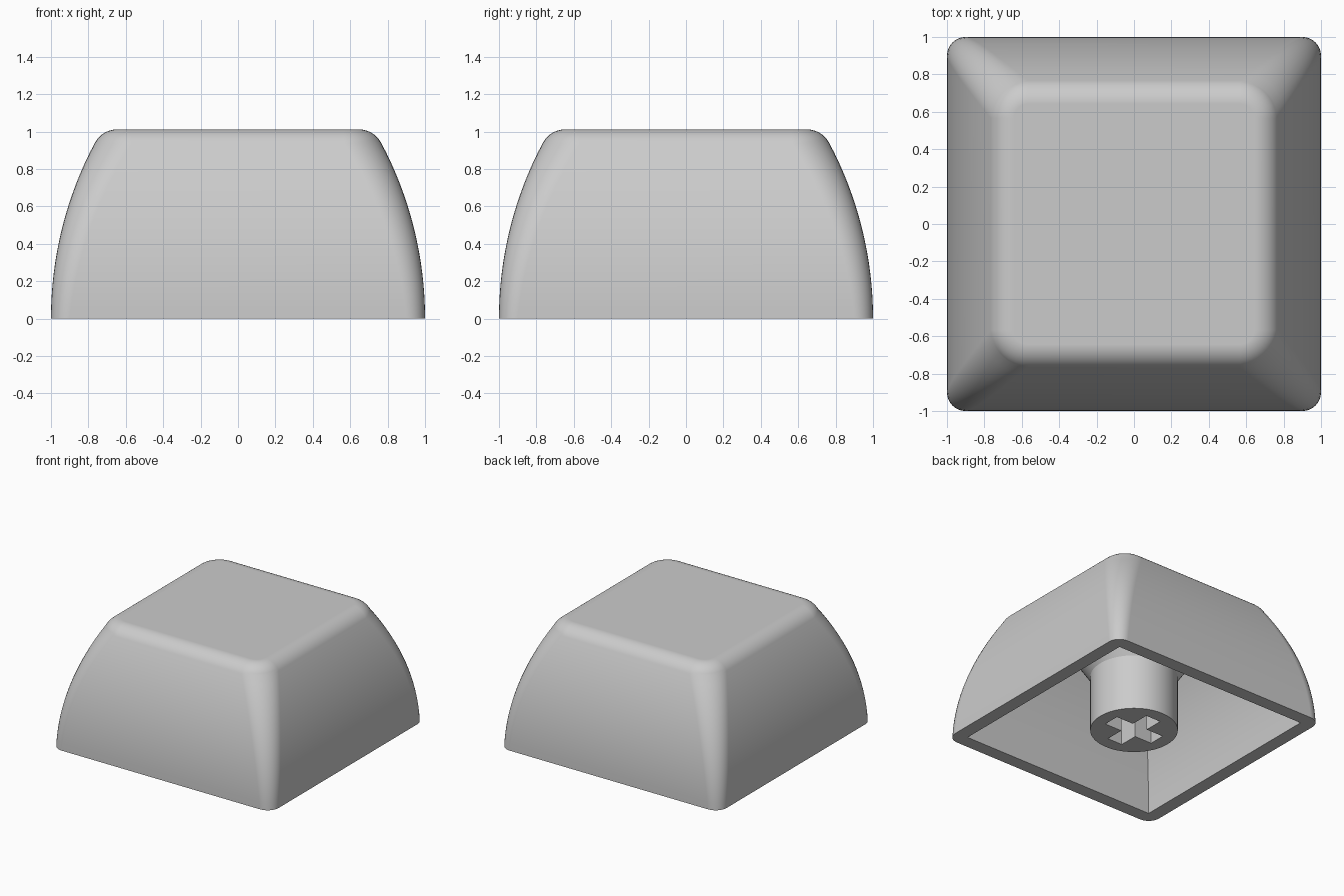
import bpy, bmesh, math

HEIGHT, BOW, FILLET = 1.012, 2.0, 0.14
WALL, CEILING = 0.11, 0.86
STEM_R, FLARE_Z = 0.33, 0.46

cube = bpy.data.objects.get("Cube")
if cube:
    bpy.data.objects.remove(cube, do_unlink=True)

grey = bpy.data.materials.new("plain_grey")
grey.use_nodes = True
COLOUR = (0.6, 0.6, 0.6, 1)
grey.diffuse_color = COLOUR
grey.node_tree.nodes["Principled BSDF"].inputs["Base Color"].default_value = COLOUR


def make_object(name, bm):
    bmesh.ops.remove_doubles(bm, verts=bm.verts, dist=1e-5)
    bmesh.ops.recalc_face_normals(bm, faces=bm.faces)
    mesh = bpy.data.meshes.new(name)
    bm.to_mesh(mesh)
    bm.free()
    mesh.materials.append(grey)
    obj = bpy.data.objects.new(name, mesh)
    bpy.context.collection.objects.link(obj)
    return obj


def activate(obj):
    bpy.ops.object.select_all(action='DESELECT')
    obj.select_set(True)
    bpy.context.view_layer.objects.active = obj


def smooth(obj):
    activate(obj)
    bpy.ops.object.shade_smooth_by_angle(angle=math.radians(30))
    obj.modifiers.new("even_shading", 'WEIGHTED_NORMAL').keep_sharp = True


def loft(bm, rings):
    """Skin a list of point rings and close both ends."""
    loops = [[bm.verts.new(p) for p in ring] for ring in rings]
    for a, b in zip(loops, loops[1:]):
        for i in range(len(a)):
            j = (i + 1) % len(a)
            bm.faces.new((a[i], a[j], b[j], b[i]))
    for end in (loops[0], loops[-1]):
        bm.faces.new(end)


def rounded_square(half, radius, z, steps=8):
    points = []
    for quarter in range(4):
        mid = math.radians(45 + 90 * quarter)
        cx = math.copysign(half - radius, math.cos(mid))
        cy = math.copysign(half - radius, math.sin(mid))
        for s in range(steps + 1):
            a = math.radians(90 * (quarter + s / steps))
            points.append((cx + radius * math.cos(a), cy + radius * math.sin(a), z))
    return points


def circle(radius, z, count=64):
    return [(radius * math.cos(math.tau * i / count),
             radius * math.sin(math.tau * i / count), z) for i in range(count)]


# Shell: cavity from ceiling to rim, then bowed walls up to the rounded top edge
rings = []
for i in range(12, -1, -1):
    z = CEILING * i / 12
    bow = math.sqrt((BOW - WALL) ** 2 - z * z) - (BOW - 1)
    rings.append(rounded_square(bow, 0, z))

fz = HEIGHT - FILLET
fx = math.sqrt((BOW - FILLET) ** 2 - fz ** 2) - (BOW - 1)
start = math.atan2(fz, fx + BOW - 1)
for i in range(17):
    a = start * i / 16
    half = BOW * math.cos(a) - (BOW - 1)
    rings.append(rounded_square(half, 0.1 + 0.1 * i / 16, BOW * math.sin(a)))
for i in range(1, 11):
    a = start + (math.pi / 2 - start) * i / 10
    inset = FILLET * (math.cos(start) - math.cos(a))
    rings.append(rounded_square(fx + FILLET * math.cos(a), 0.2 - inset,
                                fz + FILLET * math.sin(a)))
bm = bmesh.new()
loft(bm, rings)
bmesh.ops.dissolve_degenerate(bm, dist=1e-5, edges=bm.edges)
shell = make_object("cap_shell", bm)
smooth(shell)

# Stem: round post with a conical flare into the ceiling
bm = bmesh.new()
loft(bm, [circle(STEM_R, 0), circle(STEM_R, FLARE_Z), circle(0.6, CEILING + 0.01)])
stem = make_object("mounting_stem", bm)

# Cross-shaped socket cut into the stem
LONG, THIN = 0.225, 0.068
corner = [(LONG, -THIN), (LONG, THIN), (THIN, THIN)]
outline = []
for q in range(4):
    c, s = round(math.cos(q * math.pi / 2)), round(math.sin(q * math.pi / 2))
    outline += [(x * c - y * s, x * s + y * c) for x, y in corner]
bm = bmesh.new()
loft(bm, [[(x, y, z) for x, y in outline] for z in (-0.1, 0.42)])
cutter = make_object("socket_cutter", bm)
cutter.hide_render = True
cut = stem.modifiers.new("socket", 'BOOLEAN')
cut.operation, cut.solver, cut.object = 'DIFFERENCE', 'EXACT', cutter
activate(stem)
bpy.ops.object.modifier_apply(modifier=cut.name)
bpy.data.objects.remove(cutter, do_unlink=True)
smooth(stem)
